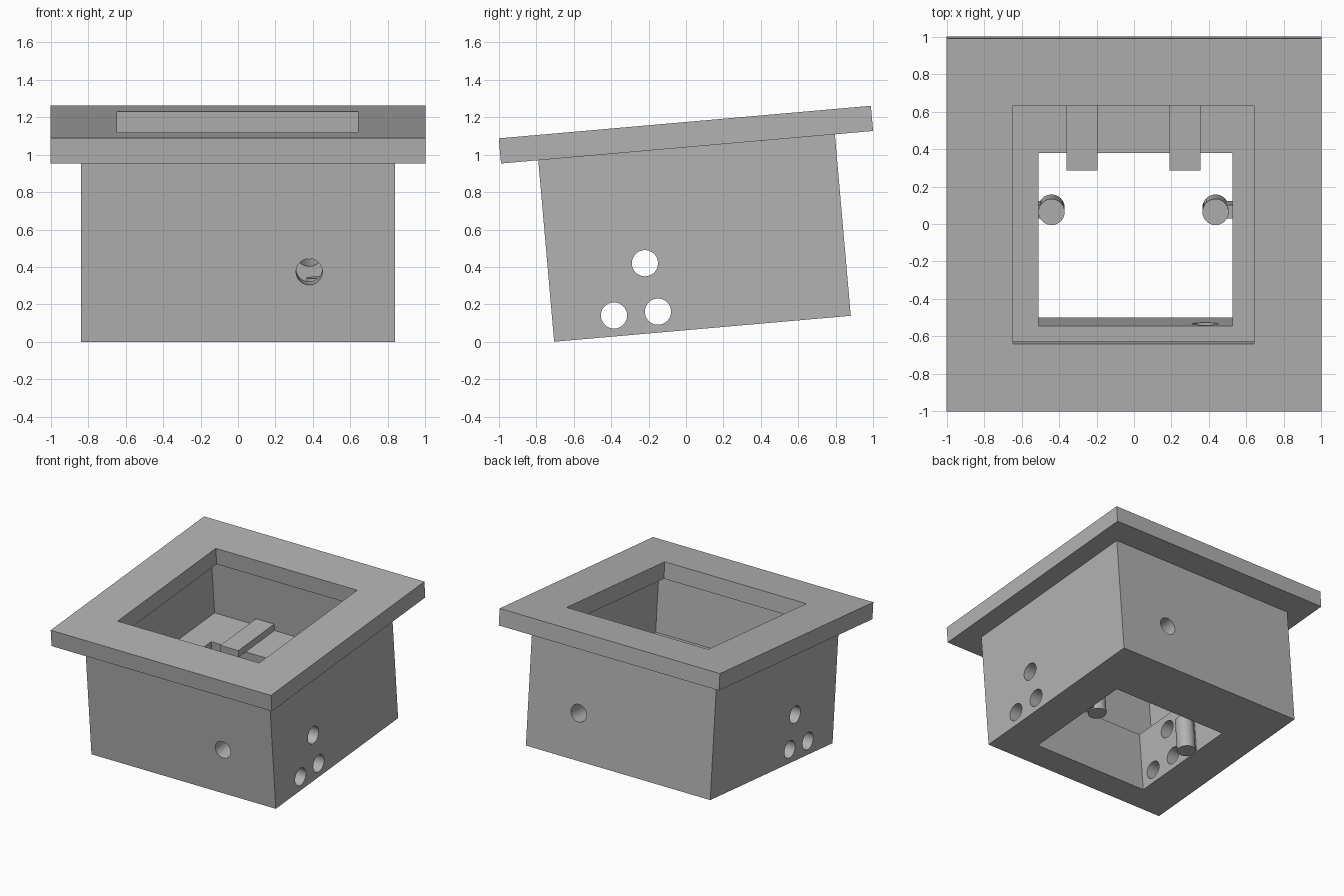
import bpy
from math import radians
from mathutils import Matrix, Vector

cube = bpy.data.objects.get("Cube")
if cube:
    bpy.data.objects.remove(cube, do_unlink=True)

grey = bpy.data.materials.new("plain grey")
grey.use_nodes = True
colour = (0.45, 0.45, 0.45, 1)
grey.diffuse_color = colour
grey.node_tree.nodes["Principled BSDF"].inputs["Base Color"].default_value = colour

parts = []


def box(name, x, y, z):
    """Box spanning the given (low, high) ranges."""
    centre = [(a + b) / 2 for a, b in (x, y, z)]
    bpy.ops.mesh.primitive_cube_add(size=1, location=centre)
    ob = bpy.context.object
    ob.name = name
    ob.scale = [b - a for a, b in (x, y, z)]
    bpy.ops.object.transform_apply(location=True, rotation=True, scale=True)
    return ob


def rod(name, centre, length, axis="Z", radius=0.07):
    """Round rod along one axis."""
    bpy.ops.mesh.primitive_cylinder_add(vertices=48, radius=radius, depth=length)
    ob = bpy.context.object
    ob.name = name
    if axis == "X":
        ob.rotation_euler.y = radians(90)
    elif axis == "Y":
        ob.rotation_euler.x = radians(90)
    ob.location = centre
    bpy.ops.object.transform_apply(location=True, rotation=True, scale=True)
    return ob


def combine(target, tool, operation="DIFFERENCE"):
    """Boolean the tool into the target and discard the tool."""
    tool.hide_render = True
    mod = target.modifiers.new("boolean", "BOOLEAN")
    mod.operation = operation
    mod.solver = "EXACT"
    mod.object = tool
    bpy.context.view_layer.objects.active = target
    bpy.ops.object.modifier_apply(modifier=mod.name)
    bpy.data.objects.remove(tool, do_unlink=True)


# Housing: wide upper cavity, smaller opening through the thick floor
floor = 0.50
depth = 1.592
rim = 0.974
mid = depth / 2
housing = box("housing", (-0.837, 0.837), (0, depth), (0, rim))
combine(housing, box("cavity_cutter", (-0.74, 0.74), (0.085, 1.507), (floor, 2)))
combine(housing, box("opening_cutter", (-0.51, 0.525), (0.206, 1.133), (-1, 0.7)))

# Cross holes through both sides, and one from front to back
for y, z in ((0.52, 0.376), (0.331, 0.112), (0.567, 0.112)):
    combine(housing, rod("side_hole_cutter", (0, y, z), 3, "X"))
combine(housing, rod("long_hole_cutter", (0.38, mid, 0.376), 3, "Y"))
parts.append(housing)

# Square flange with a window
flange = box("flange", (-1, 1), (-0.2, 1.797), (rim, 1.109))
combine(flange, box("window_cutter", (-0.645, 0.64), (0.163, 1.44), (0.5, 2)))
parts.append(flange)

# Two bars lying on the floor and reaching over the opening
for side, x in (("right", -0.278), ("left", 0.272)):
    parts.append(box(side + "_bar", (x - 0.082, x + 0.082),
                     (1.042, 1.507), (floor, floor + 0.055)))

# Round posts tied to the opening walls by short tabs
post_top = 0.275
for side, x, wall in (("right", -0.44, -0.51), ("left", 0.435, 0.525)):
    post = rod(side + "_post", (x, mid, post_top / 2), post_top)
    tab = box("tab", (min(x, wall), max(x, wall)),
              (mid - 0.037, mid + 0.037), (0.01, post_top - 0.01))
    combine(post, tab, "UNION")
    parts.append(post)

# Lean the whole assembly, finish shading and colour
lean = Matrix.Translation(Vector((0, -0.705, 0))) @ Matrix.Rotation(radians(5), 4, "X")
bpy.ops.object.select_all(action="DESELECT")
for ob in parts:
    ob.data.transform(lean)
    ob.data.materials.clear()
    ob.data.materials.append(grey)
    ob.select_set(True)
bpy.context.view_layer.objects.active = housing
bpy.ops.object.shade_smooth_by_angle(angle=radians(30))
